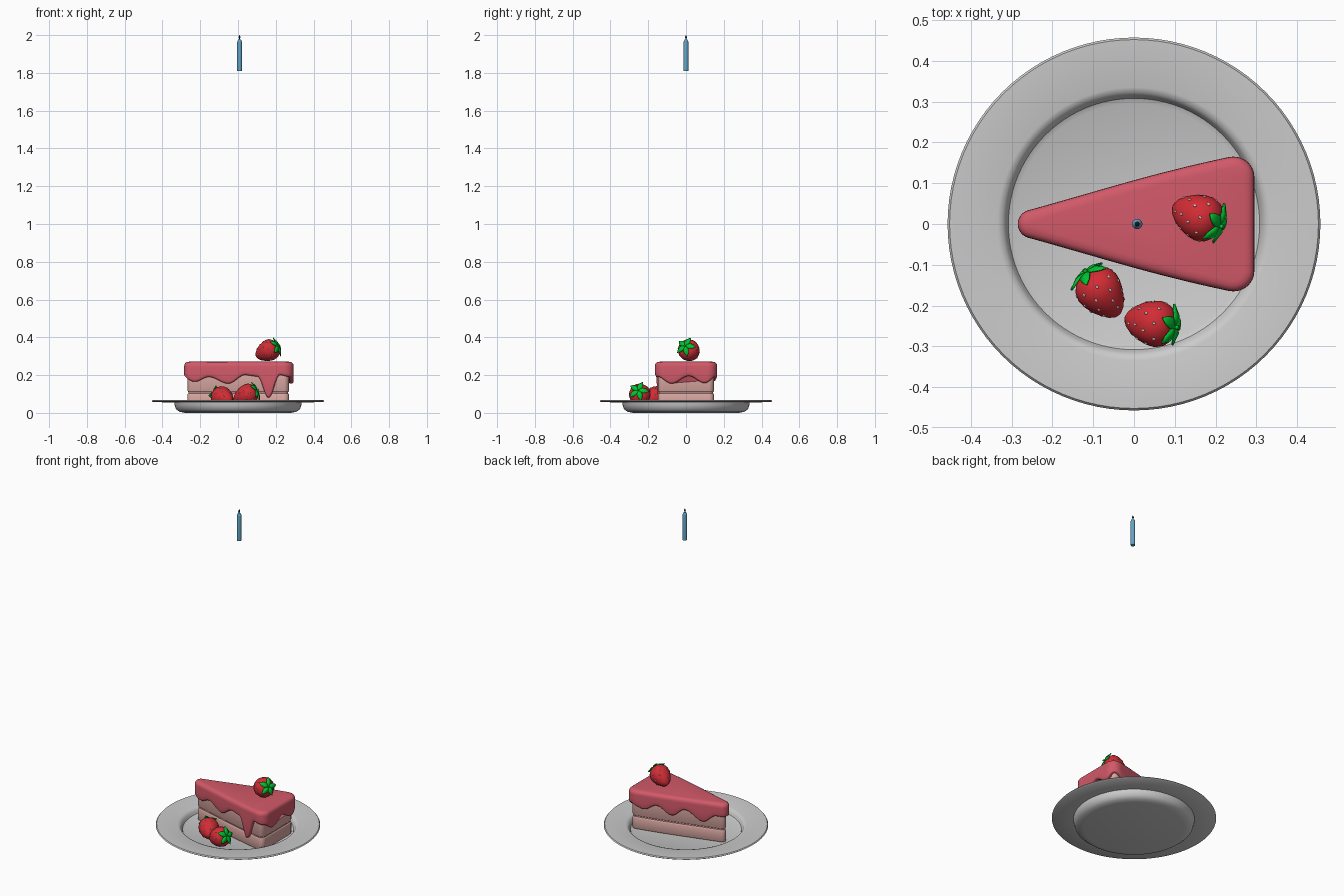
import bpy, bmesh, math
from mathutils import Vector, Matrix

if "Cube" in bpy.data.objects:
    bpy.data.objects.remove(bpy.data.objects["Cube"])


def material(name, rgb):
    m = bpy.data.materials.new(name)
    m.diffuse_color = (*rgb, 1)
    m.use_nodes = True
    m.node_tree.nodes["Principled BSDF"].inputs["Base Color"].default_value = m.diffuse_color
    return m


PINK = material("icing_pink", (0.64, 0.10, 0.14))
SPONGE = material("sponge", (0.68, 0.38, 0.35))
RED = material("berry_red", (0.65, 0.025, 0.035))
GREEN = material("leaf_green", (0.0, 0.55, 0.03))
BLUE = material("candle_blue", (0.12, 0.38, 0.58))
DARK = material("wick_dark", (0.02, 0.02, 0.02))


def finish(name, bm, mat=None, matrix=None, angle=40):
    bmesh.ops.recalc_face_normals(bm, faces=bm.faces)
    me = bpy.data.meshes.new(name)
    bm.to_mesh(me)
    bm.free()
    ob = bpy.data.objects.new(name, me)
    bpy.context.collection.objects.link(ob)
    if mat:
        me.materials.append(mat)
    if matrix:
        ob.matrix_world = matrix
    bpy.ops.object.select_all(action='DESELECT')
    ob.select_set(True)
    bpy.context.view_layer.objects.active = ob
    bpy.ops.object.shade_smooth_by_angle(angle=math.radians(angle))
    return ob


def loft(bm, rings):
    """Bridge closed rings of points and cap both ends."""
    loops = [[bm.verts.new(p) for p in r] for r in rings]
    for a, b in zip(loops, loops[1:]):
        for i in range(len(a)):
            j = (i + 1) % len(a)
            bm.faces.new((a[i], a[j], b[j], b[i]))
    bm.faces.new(loops[0])
    bm.faces.new(loops[-1])


def lathe(name, profile, mat=None, n=48, matrix=None, angle=40):
    bm = bmesh.new()
    loft(bm, [[(r * math.cos(2 * math.pi * i / n), r * math.sin(2 * math.pi * i / n), z)
               for i in range(n)] for r, z in profile])
    return finish(name, bm, mat, matrix, angle)


def wedge(tip_x, tip_r, back_x, back_y, back_r, bulge=0.0, n=200):
    """Rounded triangle outline, evenly resampled from the tip; gives points and normals."""
    half = math.pi / 2
    lean = math.atan2(back_y + back_r - tip_r, back_x - tip_x)
    pts = []

    def arc(cx, cy, r, a0, a1):
        for k in range(13):
            a = a0 + (a1 - a0) * k / 12
            pts.append(Vector((cx + r * math.cos(a), cy + r * math.sin(a))))
    arc(tip_x, 0, tip_r, math.pi, 3 * half - lean)
    arc(back_x, -back_y, back_r, 3 * half - lean, 4 * half)
    arc(back_x, back_y, back_r, 0, half + lean)
    arc(tip_x, 0, tip_r, half + lean, math.pi)
    lens = [0]
    for a, b in zip(pts, pts[1:]):
        lens.append(lens[-1] + (b - a).length)
    out, k = [], 0
    for i in range(n):
        s = lens[-1] * i / n
        while lens[k + 1] < s or lens[k + 1] == lens[k]:
            k += 1
        p = pts[k].lerp(pts[k + 1], (s - lens[k]) / (lens[k + 1] - lens[k]))
        u = min(max((p.x - tip_x) / (back_x - tip_x), 0), 1)
        p.y *= 1 + bulge * math.sin(math.pi * u)
        out.append(p)
    normals = []
    for i in range(n):
        t = out[(i + 1) % n] - out[i - 1]
        normals.append(Vector((t.y, -t.x)).normalized())
    return out, normals


# Plate
lathe("plate", [(0.001, 0), (0.28, 0), (0.31, 0.006), (0.328, 0.02), (0.335, 0.04), (0.337, 0.054),
                (0.45, 0.058), (0.457, 0.063), (0.452, 0.069), (0.335, 0.066), (0.322, 0.062),
                (0.314, 0.05), (0.308, 0.036), (0.295, 0.03), (0.001, 0.03)], n=96)

# Two sponge layers with a thin recessed filling
base, base_n = wedge(-0.247, 0.02, 0.245, 0.123, 0.025, 0.05)


def slab(name, z0, z1, inset, r):
    bm = bmesh.new()
    prof = [(inset + r, z0), (inset + r * .3, z0 + r * .3), (inset, z0 + r),
            (inset, z1 - r), (inset + r * .3, z1 - r * .3), (inset + r, z1)]
    loft(bm, [[(*(p - q * d), z) for p, q in zip(base, base_n)] for d, z in prof])
    finish(name, bm, SPONGE, angle=50)


slab("sponge_bottom", 0.029, 0.104, 0, 0.007)
slab("cream_filling", 0.098, 0.116, 0.005, 0.002)
slab("sponge_top", 0.110, 0.25, 0, 0.007)

# Icing with drips: (position around the outline, height of lower edge)
DRIPS = [(0, .19), (.05, .165), (.1, .19), (.17, .155), (.23, .2), (.275, .193), (.315, .08),
         (.355, .2), (.4, .19), (.45, .155), (.51, .195), (.565, .158), (.61, .19), (.67, .165),
         (.72, .2), (.78, .155), (.83, .2), (.9, .145), (.95, .19), (1, .19)]


def drip_z(t):
    for (a, za), (b, zb) in zip(DRIPS, DRIPS[1:]):
        if t <= b:
            return za + (zb - za) * (1 - math.cos(math.pi * (t - a) / (b - a))) / 2


edge, edge_n = wedge(-0.25, 0.035, 0.245, 0.115, 0.05, 0.05)
low = [drip_z(i / len(edge)) for i in range(len(edge))]
bm = bmesh.new()
rings = [[(*(p - q * d), z) for p, q in zip(edge, edge_n)]
         for d, z in [(0.026, .271), (0.014, .269), (0.006, .264), (0.001, .256), (0, .245)]]
for d, f, dz in [(0, .5, 0), (0, 0, .012), (0.002, 0, .005), (0.008, 0, 0), (0.022, 0, .002)]:
    rings.append([(*(p - q * d), z + dz + (.245 - z) * f) for p, q, z in zip(edge, edge_n, low)])
loft(bm, rings)
finish("icing", bm, PINK, angle=60)

# Strawberries: body, seeds, leaves and stem, local +z points to the leaves
BODY = [(.001, 0), (.02, .001), (.038, -.007), (.051, -.022), (.057, -.042), (.055, -.062),
        (.047, -.085), (.035, -.106), (.022, -.121), (.01, -.129), (.001, -.131)]


def body_at(z):
    for (r0, z0), (r1, z1) in zip(BODY[1:], BODY[2:]):
        if z >= z1:
            return r0 + (r1 - r0) * (z - z0) / (z1 - z0), Vector((z0 - z1, 0, r1 - r0)).normalized()


def strawberry(name, leaf, tip):
    leaf, tip = Vector(leaf), Vector(tip)
    M = Matrix.Translation(leaf) @ (leaf - tip).to_track_quat('Z', 'Y').to_matrix().to_4x4()
    lathe(name + "_body", BODY, RED, 32, M, 80)
    bm = bmesh.new()
    for row, (z, count) in enumerate([(-.03, 8), (-.056, 8), (-.082, 7), (-.106, 5)]):
        r, nrm = body_at(z)
        for k in range(count):
            turn = Matrix.Rotation(2 * math.pi * (k + row * .5) / count, 4, 'Z')
            S = (turn @ Matrix.Translation((r, 0, z))
                 @ nrm.to_track_quat('X', 'Z').to_matrix().to_4x4()
                 @ Matrix.Diagonal((.0025, .0032, .0045, 1)))
            bmesh.ops.create_icosphere(bm, subdivisions=2, radius=1, matrix=S)
    finish(name + "_seeds", bm, None, M)
    bm = bmesh.new()
    # Five pointed leaves draped over the shoulder
    for k in range(5):
        turn = Matrix.Rotation(2 * math.pi * k / 5, 4, 'Z')
        rows = []
        for x, w, z in [(.0, .004, .004), (.014, .011, .006), (.028, .015, .005),
                        (.042, .010, -.002), (.055, .001, -.008)]:
            rows.append([bm.verts.new(turn @ Vector((x, s * w, z - abs(s) * .002)))
                         for s in (-1, 0, 1)])
        for a, b in zip(rows, rows[1:]):
            for i in (0, 1):
                bm.faces.new((a[i], b[i], b[i + 1], a[i + 1]))
    ob = finish(name + "_leaves", bm, GREEN, M)
    mod = ob.modifiers.new("thickness", 'SOLIDIFY')
    mod.thickness = .004
    mod.offset = 0
    lathe(name + "_stem", [(.007, 0), (.005, .006), (.005, .014)], GREEN, 12, M)


strawberry("top_strawberry", (.207, -.003, .352), (.095, .045, .298))
strawberry("plate_strawberry_left", (-.115, -.122, .094), (-.04, -.222, .066))
strawberry("plate_strawberry_right", (.097, -.252, .117), (-.018, -.232, .066))

# Candle and wick floating above
at = Matrix.Translation((.008, 0, 0))
lathe("candle", [(.0125, 1.81), (.0125, 1.962), (.011, 1.97), (.006, 1.978)], BLUE, 24, at)
lathe("candle_wick", [(.003, 1.975), (.003, 1.985), (.006, 1.988), (.004, 1.993), (.001, 2.0)],
      DARK, 12, at)
